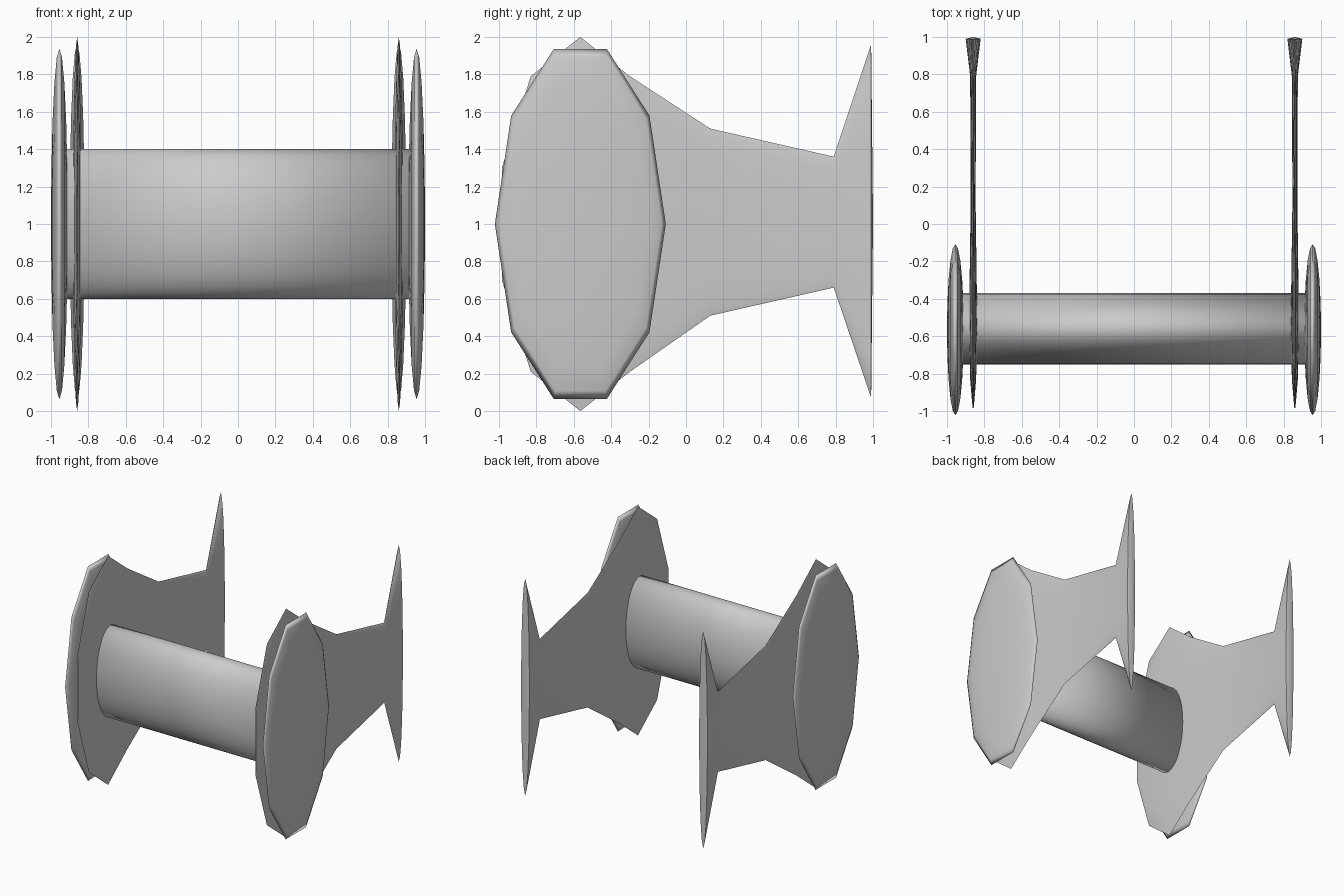
import bpy, bmesh
from math import sin, cos, pi, radians
from mathutils import Matrix

if "Cube" in bpy.data.objects:
    bpy.data.objects.remove(bpy.data.objects["Cube"])


def finish(bm, name, angle=None):
    bmesh.ops.recalc_face_normals(bm, faces=bm.faces[:])
    mesh = bpy.data.meshes.new(name)
    bm.to_mesh(mesh)
    bm.free()
    obj = bpy.data.objects.new(name, mesh)
    bpy.context.collection.objects.link(obj)
    bpy.ops.object.select_all(action='DESELECT')
    obj.select_set(True)
    bpy.context.view_layer.objects.active = obj
    if angle is None:
        bpy.ops.object.shade_smooth()
    else:
        bpy.ops.object.shade_smooth_by_angle(angle=radians(angle))
    return obj


# Oval cross tube joining the two sides, caps hidden inside the discs
bm = bmesh.new()
bmesh.ops.create_cone(bm, cap_ends=True, segments=32, radius1=1, radius2=1, depth=1.88)
bmesh.ops.transform(bm, matrix=Matrix.Rotation(pi / 2, 4, 'Y'), verts=bm.verts)
for v in bm.verts:
    v.co.y = v.co.y * 0.19 - 0.56
    v.co.z = v.co.z * 0.4 + 1.0
finish(bm, "cross_tube")

# Plate stations: y, centre z, half height, half thickness
STATIONS = [
    (-0.985, 1.0, 0.30, 0.003),
    (-0.83, 1.0, 0.79, 0.016),
    (-0.565, 1.0, 1.00, 0.022),
    (-0.30, 1.0, 0.79, 0.019),
    (0.13, 1.01, 0.50, 0.013),
    (0.79, 1.01, 0.35, 0.016),
    (0.99, 1.015, 0.945, 0.04),
]


def side_plate(side, name):
    bm = bmesh.new()
    n = 20
    rings = []
    for y, cz, h, t in STATIONS:
        rings.append([bm.verts.new((side * 0.86 + t * cos(2 * pi * i / n), y,
                                    cz + h * sin(2 * pi * i / n))) for i in range(n)])
    for a, b in zip(rings, rings[1:]):
        for i in range(n):
            j = (i + 1) % n
            bm.faces.new((a[i], a[j], b[j], b[i]))
    bm.faces.new(rings[0])
    # slightly domed tail end
    tip = bm.verts.new((side * 0.86, 1.0, 1.015))
    for i in range(n):
        bm.faces.new((rings[-1][i], rings[-1][(i + 1) % n], tip))
    finish(bm, name, 50)


# Ten-sided lens-shaped outer discs
def outer_disc(side, name):
    bm = bmesh.new()
    bmesh.ops.create_uvsphere(bm, u_segments=10, v_segments=10, radius=1)
    turn = Matrix.Rotation(pi / 2, 4, 'X') @ Matrix.Rotation(0, 4, 'Z')
    bmesh.ops.transform(bm, matrix=turn, verts=bm.verts)
    # sphere axis now on y with a corner on x: swap so the axis lies on x, corner on z
    for v in bm.verts:
        x, y, z = v.co
        v.co = (side * 0.955 + 0.045 * y, -0.565 + 0.457 * z, 1.0 + 0.985 * x)
    finish(bm, name)


for side, word in ((-1, "left"), (1, "right")):
    side_plate(side, word + "_plate")
    outer_disc(side, word + "_disc")
